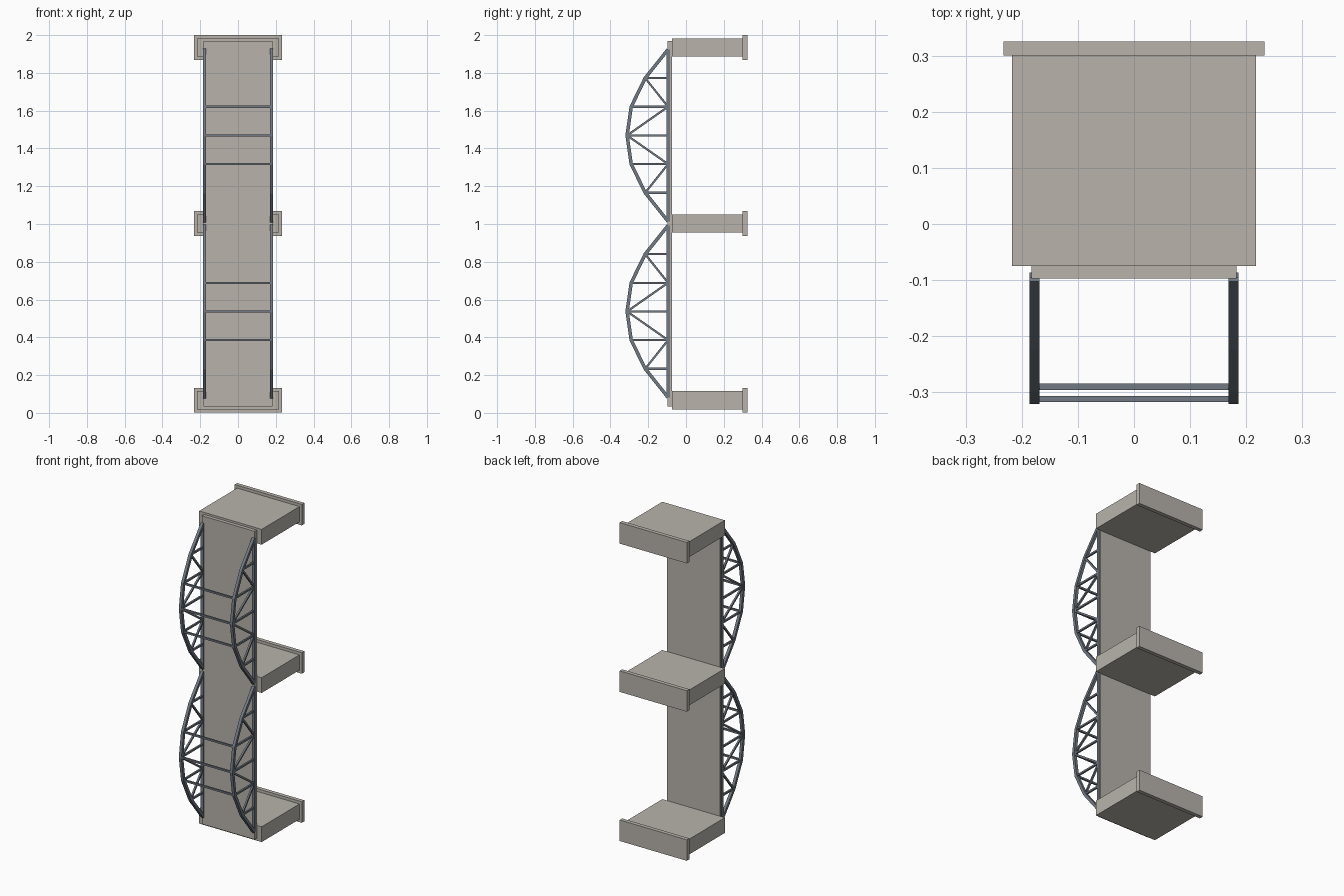
import bpy, bmesh
from mathutils import Vector

cube = bpy.data.objects.get("Cube")
if cube:
    bpy.data.objects.remove(cube, do_unlink=True)


def material(name, rgb):
    m = bpy.data.materials.new(name)
    m.use_nodes = True
    m.diffuse_color = (*rgb, 1)
    m.node_tree.nodes["Principled BSDF"].inputs["Base Color"].default_value = (*rgb, 1)
    return m


CONCRETE = material("warm grey concrete", (0.48, 0.455, 0.41))
STEEL = material("blue grey steel", (0.17, 0.195, 0.23))


def finish(name, bm, mat):
    bmesh.ops.recalc_face_normals(bm, faces=bm.faces)
    mesh = bpy.data.meshes.new(name)
    bm.to_mesh(mesh)
    bm.free()
    mesh.materials.append(mat)
    ob = bpy.data.objects.new(name, mesh)
    bpy.context.collection.objects.link(ob)
    return ob


def add_box(bm, lo, hi):
    lo, hi = Vector(lo), Vector(hi)
    verts = bmesh.ops.create_cube(bm, size=1)["verts"]
    for v in verts:
        v.co = (lo + hi) / 2 + v.co * (hi - lo)


def box(name, lo, hi, mat):
    bm = bmesh.new()
    add_box(bm, lo, hi)
    return finish(name, bm, mat)


def sweep(bm, path, x, width, depth):
    """Mitred square bar along a (y, z) path, centred on the plane at x."""
    pts = [Vector(p) for p in path]
    rings = []
    for i, p in enumerate(pts):
        normals = []
        for a, b in zip(pts[max(i - 1, 0):i + 2], pts[max(i - 1, 0) + 1:i + 2]):
            d = (b - a).normalized()
            normals.append(Vector((-d.y, d.x)))
        n = sum(normals, Vector((0, 0))).normalized()
        n *= depth / 2 / n.dot(normals[0])
        rings.append([bm.verts.new((x + sx * width / 2, p.x + sn * n.x, p.y + sn * n.y))
                      for sx, sn in ((-1, -1), (1, -1), (1, 1), (-1, 1))])
    for r, s in zip(rings, rings[1:]):
        for k in range(4):
            bm.faces.new((r[k], r[k - 1], s[k - 1], s[k]))
    bm.faces.new(rings[0])
    bm.faces.new(rings[-1])


# Deck slab
box("deck", (-0.183, -0.097, 0.034), (0.183, -0.075, 1.969), CONCRETE)

# Three piers, each on a wider footing
for name, z in (("lower", 0.067), ("middle", 1.003), ("upper", 1.934)):
    box(name + "_pier", (-0.217, -0.075, z - 0.048), (0.217, 0.3, z + 0.048), CONCRETE)
    box(name + "_footing", (-0.233, 0.3, z - 0.066), (0.233, 0.325, z + 0.066), CONCRETE)

# Two spans of arched trusses
BASE_Y, TRUSS_X, CHORD, WEB = -0.095, 0.1775, 0.018, 0.011
PANEL = 0.1517
ARCH = (BASE_Y, -0.216, -0.29, -0.312, -0.29, -0.216, BASE_Y)
for span, mid in (("lower", 0.537), ("upper", 1.469)):
    zs = [mid + (i - 3) * PANEL for i in range(7)]
    for side, x in (("left", TRUSS_X), ("right", -TRUSS_X)):
        bm = bmesh.new()
        sweep(bm, list(zip(ARCH, zs)), x, CHORD, CHORD)
        finish(f"{span}_{side}_arch_chord", bm, STEEL)
        bm = bmesh.new()
        sweep(bm, [(BASE_Y, zs[0]), (BASE_Y, zs[-1])], x, CHORD, CHORD)
        finish(f"{span}_{side}_deck_chord", bm, STEEL)
        # Posts at every inner node, and alternating diagonals
        bm = bmesh.new()
        for i in range(1, 6):
            sweep(bm, [(BASE_Y, zs[i]), (ARCH[i], zs[i])], x, WEB, WEB)
        for foot in (2, 4):
            for head in (foot - 1, foot + 1):
                sweep(bm, [(BASE_Y, zs[foot]), (ARCH[head], zs[head])], x, WEB, WEB)
        finish(f"{span}_{side}_web", bm, STEEL)
    # Cross braces joining the two arches
    bm = bmesh.new()
    h = WEB / 2
    for i in (2, 3, 4):
        add_box(bm, (-TRUSS_X, ARCH[i] - h, zs[i] - h), (TRUSS_X, ARCH[i] + h, zs[i] + h))
    finish(f"{span}_cross_braces", bm, STEEL)
